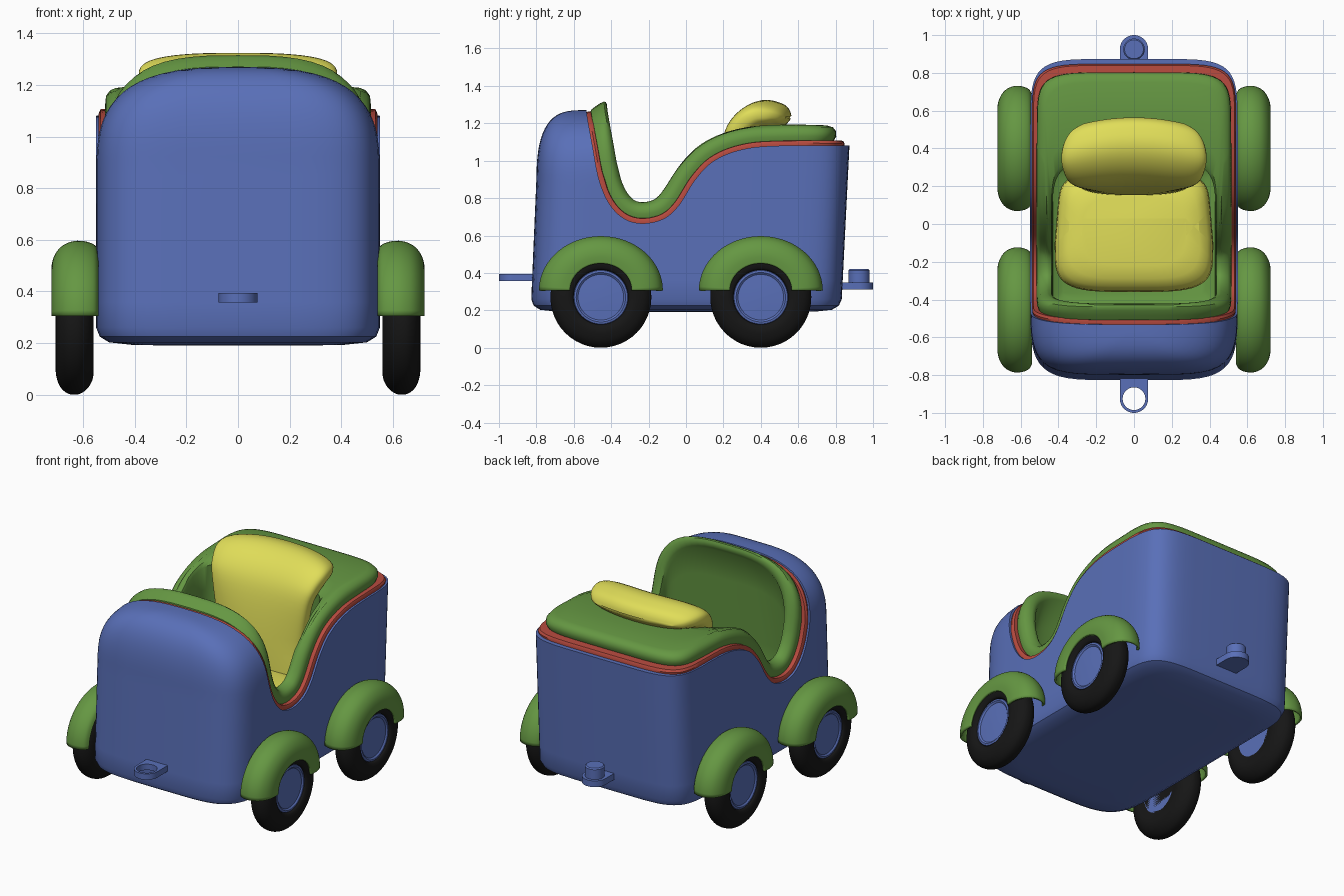
import bpy, bmesh, math
from mathutils import Vector

if "Cube" in bpy.data.objects:
    bpy.data.objects.remove(bpy.data.objects["Cube"])


def material(name, rgb):
    m = bpy.data.materials.new(name)
    m.diffuse_color = (*rgb, 1)
    m.use_nodes = True
    m.node_tree.nodes["Principled BSDF"].inputs["Base Color"].default_value = m.diffuse_color
    return m


BLUE = material("blue", (0.10, 0.16, 0.48))
GREEN = material("green", (0.13, 0.31, 0.055))
YELLOW = material("yellow", (0.75, 0.73, 0.10))
RED = material("red", (0.48, 0.07, 0.05))
BLACK = material("black", (0.008, 0.008, 0.008))


def smooth(ob, angle=40):
    bpy.ops.object.select_all(action='DESELECT')
    ob.select_set(True)
    bpy.context.view_layer.objects.active = ob
    bpy.ops.object.shade_smooth_by_angle(angle=math.radians(angle))


def loft(name, rings, mat, caps=True, loop=False, ring_closed=True):
    """Skin a list of equal-length point rings."""
    bm = bmesh.new()
    vs = [[bm.verts.new(p) for p in r] for r in rings]
    n = len(vs[0])
    pairs = list(zip(vs, vs[1:])) + ([(vs[-1], vs[0])] if loop else [])
    for a, b in pairs:
        for i in range(n if ring_closed else n - 1):
            j = (i + 1) % n
            bm.faces.new((a[i], a[j], b[j], b[i]))
    if caps in (True, "start"):
        bm.faces.new(vs[0])
    if caps in (True, "end"):
        bm.faces.new(vs[-1])
    bmesh.ops.remove_doubles(bm, verts=bm.verts, dist=1e-5)
    bmesh.ops.recalc_face_normals(bm, faces=bm.faces)
    me = bpy.data.meshes.new(name)
    bm.to_mesh(me)
    bm.free()
    me.materials.append(mat)
    ob = bpy.data.objects.new(name, me)
    bpy.context.collection.objects.link(ob)
    smooth(ob)
    return ob


def ring(a0, a1, w, bf, br, nf, nr, k=40, m=14):
    """Outline (a, x) with superellipse ends and straight sides."""
    cf, cr = a0 + bf, a1 - br
    half = []
    for j in range(m + 1):
        t = j / m * math.pi / 2
        half.append((cf - bf * max(math.cos(t), 0) ** (2 / nf), w * math.sin(t) ** (2 / nf)))
    half += [(cf + (cr - cf) * j / k, w) for j in range(1, k)]
    for j in range(m, -1, -1):
        t = j / m * math.pi / 2
        half.append((cr + br * max(math.cos(t), 0) ** (2 / nr), w * math.sin(t) ** (2 / nr)))
    return half + [(a, -x) for a, x in half[-2:0:-1]]


def spline(pts, n=10):
    """Catmull-Rom through points of any dimension."""
    p = [pts[0]] + pts + [pts[-1]]
    out = []
    for i in range(1, len(p) - 2):
        for j in range(n):
            t = j / n
            out.append(tuple(0.5 * (2 * b + (c - a) * t + (2 * a - 5 * b + 4 * c - d) * t * t
                                    + (3 * b - a - 3 * c + d) * t ** 3)
                             for a, b, c, d in zip(*p[i - 1:i + 3])))
    return out + [pts[-1]]


# Side profile of the body's upper edge (y, z), with arc-length lookup
edge = spline([(-.54, 1.35), (-.53, 1.25), (-.50, 1.08), (-.465, .90), (-.41, .77), (-.33, .69), (-.23, .665),
               (-.12, .69), (-.04, .76), (.05, .90), (.15, 1.0), (.3, 1.06), (.5, 1.08), (.9, 1.08)])
dist = [0]
for p, q in zip(edge, edge[1:]):
    dist.append(dist[-1] + math.dist(p, q))
LEN = dist[-1]


def on_edge(s):
    i = next((i for i in range(len(edge) - 2) if dist[i + 1] >= s), len(edge) - 2)
    f = (s - dist[i]) / (dist[i + 1] - dist[i])
    return Vector(edge[i]).lerp(Vector(edge[i + 1]), f)


def edge_ring(s0, y1, w, h, bf=.42, br=.4, nf=3, nr=6):
    """Outline wrapped onto the edge profile, lifted by h."""
    pts = []
    for s, x in ring(s0, LEN - (.9 - y1), w, bf, br, nf, nr):
        c = on_edge(s)
        d = (on_edge(min(s + .02, LEN)) - on_edge(max(s - .02, 0))).normalized()
        pts.append(Vector((x, c.x - d.y * h, c.y + d.x * h)))
    return pts


# Body: rounded shell with domed front, cut along the profile
def body_solid(name, d):
    rows = [(.19, .3), (.193, .14), (.203, .05), (.225, .014), (.26, 0)]
    rows += [(.26 + .59 * i / 6, 0) for i in range(1, 7)]
    rows += [(.85 + .42 * math.sin(math.pi / 2 * i / 18), 0) for i in range(1, 18)] + [(1.2699, 0)]
    rings = []
    for z, inset in rows:
        t = max(0, (z - .85) / .42)
        f = (1 - t ** 3) ** (1 / 3)
        y0 = -.83 + .03 * (min(z, .9) - .2) / .7
        y0 = -.55 + (y0 + .55) * f + inset + d
        y1 = .83 + .045 * (z - .2) / .9 - inset - d
        pts = []
        for y, x in ring(y0, y1, .55 - inset - d, .5, .5, 5, 6):
            u = min(1, max(0, (y + .45) / .45))
            pts.append((x * (f + (1 - f) * u), y, z + d * (1 if z < .5 else -1)))
        rings.append(pts)
    return loft(name, rings, BLUE)


body = body_solid("body", 0)
hollow = body_solid("hollow_cutter", .035)
outline = edge + [(1.2, 1.08), (1.2, 1.6), (-.54, 1.6)]
top = loft("top_cutter", [[(x, y, z) for y, z in outline] for x in (-.8, .8)], BLUE)
for cutter in (hollow, top):
    cutter.hide_render = True
    mod = body.modifiers.new("cut", 'BOOLEAN')
    mod.object, mod.solver = cutter, 'EXACT'
    bpy.context.view_layer.objects.active = body
    bpy.ops.object.modifier_apply(modifier=mod.name)
for cutter in (hollow, top):
    bpy.data.objects.remove(cutter)
smooth(body, 30)

# Red trim strip between body and liner
loft("red_trim", [edge_ring(*r) for r in (
    (.13, .80, .49, -.01), (.092, .845, .535, -.01), (.088, .848, .54, .012), (.092, .84, .533, .026),
    (.13, .78, .48, .028))], RED, caps=False, loop=True)

# Green rim, rear deck and cockpit tub in one skin
rim = [edge_ring(*r) for r in (
    (.10, .76, .48, .02), (.082, .79, .507, .024), (.066, .803, .515, .05), (.05, .801, .512, .078),
    (.043, .785, .497, .098), (.047, .75, .475, .108), (.06, .60, .462, .112), (.075, .45, .452, .112),
    (.095, .37, .438, .105), (.115, .34, .432, .085))]


def tub_ring(y0, y1, w, z):
    return [Vector((x, y, z)) for y, x in ring(y0, y1, w, .08, .1, 5, 5)]


wall = tub_ring(-.48, .33, .45, .55)
rim += [[a.lerp(b, f) for a, b in zip(rim[-1], wall)] for f in (.25, .5, .75)]
rim += [wall, tub_ring(-.46, .32, .43, .48), tub_ring(-.40, .28, .38, .45)]
loft("liner_and_deck", rim, GREEN, caps="end")

# Seat cushion, narrower at the back
loft("seat_cushion", [[(x * (1 - .2 * max(0, y + .1)), y, z) for y, x in
                       ring(-.36 + d, .28 - d, .42 - d, .25, .2, 4, 4)]
                      for z, d in ((.46, .02), (.52, 0), (.57, .005), (.61, .03), (.635, .07), (.65, .14))], YELLOW)

# Seat back rolling over the rear deck: y, z, half thickness, half width
path = spline([(.22, .5, .07, .29), (.24, .8, .08, .30), (.28, 1.05, .09, .335), (.33, 1.165, .095, .365),
               (.41, 1.235, .088, .385), (.49, 1.243, .07, .37), (.54, 1.235, .045, .33), (.562, 1.23, .008, .27)], 5)
rings = []
for i, (y, z, t, w) in enumerate(path):
    a, b = path[max(i - 1, 0)], path[min(i + 1, len(path) - 1)]
    d = Vector((b[0] - a[0], b[1] - a[1])).normalized()
    bend = .45 * min(1, max(0, (z - .8) / .35))
    rings.append([(x, y - d.y * h - bend * x * x, z + d.x * h) for h, x in ring(-t, t, w, t, t, 2.8, 2.8, k=1)])
loft("seat_back", rings, YELLOW)


# Wheels and fenders
def lathe(name, prof, x_sign, yc, zc, mat, n=48):
    rings = [[(x_sign * x, yc + r * math.cos(2 * math.pi * i / n), zc + r * math.sin(2 * math.pi * i / n))
              for i in range(n)] for r, x in prof]
    return loft(name, rings, mat)


tyre = spline([(.13, .57), (.19, .56), (.235, .575), (.263, .605), (.27, .635), (.263, .665), (.235, .692),
               (.19, .706), (.16, .702), (.147, .69), (.145, .66)], 4)
hub = [(.14, .57), (.147, .68), (.143, .69), (.132, .692), (.122, .684), (.06, .687), (.01, .688)]
arch = spline([(.54, .285), (.555, .312), (.59, .328), (.635, .33), (.68, .31), (.71, .27), (.723, .22),
               (.722, .165)], 4)
for sx, side in ((1, "right"), (-1, "left")):
    for yc, end in ((-.455, "front"), (.40, "rear")):
        lathe(f"{end}_{side}_tyre", tyre, sx, yc, .27, BLACK)
        lathe(f"{end}_{side}_hub", hub, sx, yc, .27, BLUE)
        rings = [[(sx * x, yc + r * math.cos(math.pi * i / 40), .305 + .88 * r * math.sin(math.pi * i / 40))
                  for i in range(41)] for x, r in arch]
        fender = loft(f"{end}_{side}_fender", rings, GREEN, caps=False, ring_closed=False)
        mod = fender.modifiers.new("thickness", 'SOLIDIFY')
        # normals may face either way; thicken toward the wheel
        face = fender.data.polygons[len(fender.data.polygons) // 2]
        outward = face.normal.dot(face.center - Vector((sx * .6, yc, .3))) > 0
        mod.thickness, mod.offset = .012, -1 if outward else 1

# Front hitch eye
eye = ring(-1.0, -.78, .075, .075, .05, 2, 12, k=2)
hole = ring(-.985, -.865, .06, .06, .06, 2, 2, k=2)
loft("front_hitch_eye", [[(x, y, z) for y, x in o] for o, z in
                         ((eye, .357), (eye, .395), (hole, .395), (hole, .357))], BLUE, caps=False, loop=True)

# Rear hitch plate with pin
plate = ring(.78, 1.0, .075, .05, .075, 12, 2, k=2)
loft("rear_hitch_plate", [[(x, y, z) for y, x in plate] for z in (.31, .35)], BLUE)
loft("rear_hitch_pin", [[(x, y, z) for y, x in ring(.925 - r, .925 + r, r, r, r, 2, 2, k=1)]
                        for r, z in ((.057, .34), (.057, .413), (.05, .42))], BLUE)
